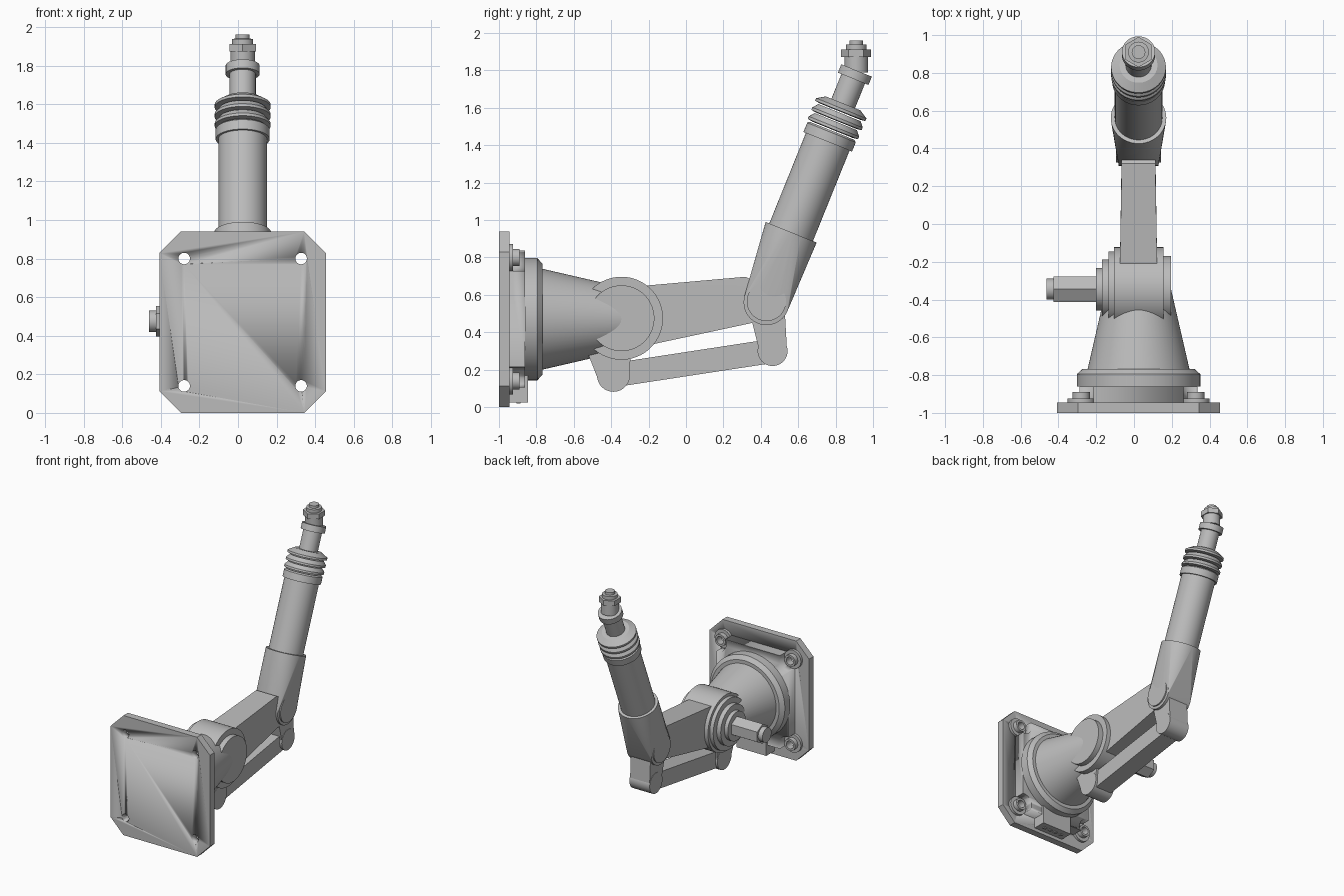
import bpy, bmesh, math
from mathutils import Vector, Matrix

if "Cube" in bpy.data.objects:
    bpy.data.objects.remove(bpy.data.objects["Cube"])

CX, CZ = 0.024, 0.47            # centre line of the base
grey = bpy.data.materials.new("machine_grey")
grey.diffuse_color = (0.50, 0.50, 0.50, 1)
grey.use_nodes = True
grey.node_tree.nodes["Principled BSDF"].inputs["Base Color"].default_value = grey.diffuse_color


def finish(name, bm):
    bmesh.ops.recalc_face_normals(bm, faces=bm.faces[:])
    me = bpy.data.meshes.new(name)
    bm.to_mesh(me)
    bm.free()
    ob = bpy.data.objects.new(name, me)
    bpy.context.collection.objects.link(ob)
    me.materials.append(grey)
    bpy.ops.object.select_all(action='DESELECT')
    bpy.context.view_layer.objects.active = ob
    ob.select_set(True)
    bpy.ops.object.shade_smooth_by_angle(angle=math.radians(30))
    return ob


def lathe(name, origin, axis, profile, n=48, closed=False, turn=0.0):
    """Revolve (radius, distance) points about an axis."""
    bm = bmesh.new()
    rot = Vector((0, 0, 1)).rotation_difference(Vector(axis)).to_matrix().to_4x4()
    mat = Matrix.Translation(origin) @ rot
    rings = []
    for r, t in profile:
        rings.append([bm.verts.new(mat @ Vector((r * math.cos(a), r * math.sin(a), t)))
                      for a in (turn + 2 * math.pi * i / n for i in range(n))])
    pairs = list(zip(rings, rings[1:]))
    if closed:
        pairs.append((rings[-1], rings[0]))
    else:
        bm.faces.new(rings[0])
        bm.faces.new(rings[-1])
    for a, b in pairs:
        for i in range(n):
            j = (i + 1) % n
            bm.faces.new((a[i], a[j], b[j], b[i]))
    return finish(name, bm)


def x_cyl(name, y, z, r, x0, x1, n=48, turn=0.0):
    return lathe(name, (0, y, z), (1, 0, 0), [(r, x0), (r, x1)], n, turn=turn)


def hull(name, points):
    bm = bmesh.new()
    for p in points:
        bm.verts.new(p)
    res = bmesh.ops.convex_hull(bm, input=bm.verts[:])
    bmesh.ops.delete(bm, geom=[g for g in res["geom_interior"] if isinstance(g, bmesh.types.BMVert)],
                     context='VERTS')
    bmesh.ops.dissolve_limit(bm, angle_limit=0.01, verts=bm.verts[:], edges=bm.edges[:])
    return finish(name, bm)


def box(name, x0, x1, y0, y1, z0, z1):
    return hull(name, [(x, y, z) for x in (x0, x1) for y in (y0, y1) for z in (z0, z1)])


def x_circle(y, z, r, half, n=40):
    return [(CX + s * half, y + r * math.cos(2 * math.pi * i / n), z + r * math.sin(2 * math.pi * i / n))
            for s in (-1, 1) for i in range(n)]


def side_prism(name, pts, half):
    return hull(name, [(CX + s * half, y, z) for s in (-1, 1) for y, z in pts])


def cut(ob, cutter):
    cutter.hide_render = True
    mod = ob.modifiers.new("cut", 'BOOLEAN')
    mod.operation = 'DIFFERENCE'
    mod.solver = 'EXACT'
    mod.object = cutter
    bpy.context.view_layer.objects.active = ob
    bpy.ops.object.modifier_apply(modifier=mod.name)
    bpy.data.objects.remove(cutter, do_unlink=True)


def chamfered_plate(name, hx, hz, c, y0, y1):
    return hull(name, [(CX + sx * px, y, CZ + sz * pz) for sx in (-1, 1) for sz in (-1, 1)
                       for px, pz in ((hx, hz - c), (hx - c, hz)) for y in (y0, y1)])


# Mounting plates with bolt holes and corner recesses
Y = (0, 1, 0)
back_plate = chamfered_plate("mounting_plate", 0.432, 0.47, 0.112, -1.0, -0.945)
base_block = chamfered_plate("base_block", 0.312, 0.366, 0.03, -0.945, -0.86)
for sx in (-1, 1):
    for sz in (-1, 1):
        p = (CX + sx * 0.303, 0, CZ + sz * 0.33)
        cut(back_plate, lathe("hole_cutter", p, Y, [(0.03, -1.1), (0.03, -0.9)], 24))
        cut(base_block, lathe("recess_cutter", p, Y, [(0.074, -0.99), (0.074, -0.8)], 32))
        lathe("bolt_washer", p, Y, [(0.03, -0.946), (0.072, -0.946), (0.072, -0.925), (0.03, -0.925)],
              32, closed=True)
        lathe("bolt_collar", p, Y, [(0.03, -0.926), (0.046, -0.926), (0.046, -0.89), (0.03, -0.89)],
              24, closed=True)

# Cable connector under the base
box("connector_box", CX - 0.13, CX + 0.13, -0.946, -0.845, 0.025, 0.17)
for i in range(4):
    x = CX - 0.075 + i * 0.05
    box("connector_pin", x - 0.013, x + 0.013, -0.905, -0.885, 0.018, 0.026)

# Round flange and tapered body
lathe("base_flange", (CX, 0, CZ), Y, [(0.327, -0.861), (0.327, -0.795), (0.297, -0.768)], 64)
lathe("tapered_body", (CX, 0, CZ), Y, [(0.27, -0.77), (0.172, -0.345)], 64)

# Shoulder drum, end cap and stepped drive side
SY, SZ = -0.345, 0.475
x_cyl("shoulder_drum", SY, SZ, 0.222, -0.105, 0.155, 64)
x_cyl("shoulder_cap", SY, SZ, 0.176, 0.15, 0.196, 64)
for r, x in ((0.2, -0.135), (0.157, -0.17), (0.112, -0.2)):
    x_cyl("drive_step", SY, SZ, r, x, -0.1)
x_cyl("drive_shaft", SY, SZ, 0.078, -0.425, -0.19, 6)
x_cyl("drive_shaft_tip", SY, SZ, 0.056, -0.462, -0.42, 32)

# Upper arm, tapering toward the elbow
hull("upper_arm", [(CX + s * 0.1, y, z) for s in (-1, 1) for y, z in ((-0.3, 0.642), (-0.3, 0.31))] +
     [(CX + s * 0.089, y, z) for s in (-1, 1) for y, z in ((0.32, 0.697), (0.4, 0.65), (0.4, 0.46))])

# Parallel linkage below the arm
side_prism("shoulder_lever", [(-0.53, 0.3), (-0.465, 0.135), (-0.305, 0.14), (-0.295, 0.29), (-0.4, 0.4)], 0.085)
x_cyl("shoulder_lever_pin", -0.388, 0.17, 0.088, CX - 0.087, CX + 0.087)
side_prism("link_rod", [(-0.39, 0.235), (-0.39, 0.105), (0.46, 0.235), (0.46, 0.365)], 0.07)
side_prism("elbow_lever", [(0.345, 0.49), (0.39, 0.31), (0.54, 0.3), (0.528, 0.52)], 0.085)
x_cyl("elbow_lever_pin", 0.463, 0.3, 0.08, CX - 0.088, CX + 0.088)

# Forearm sleeve: round mouth blended into the elbow barrel
D = Vector((0, 0.375, 0.927)).normalized()
O = Vector((CX, 0.412, 0.564))
U = Vector((1, 0, 0))
V = D.cross(U)
mouth = [O + D * 0.4 + 0.147 * (U * math.cos(a) + V * math.sin(a))
         for a in (2 * math.pi * i / 48 for i in range(48))]
hull("forearm_sleeve", mouth + x_circle(0.43, 0.56, 0.122, 0.105))
x_cyl("elbow_pin", 0.43, 0.565, 0.105, CX - 0.118, CX + 0.118)

# Forearm tube, collar and bellows rings
lathe("forearm_tube", O, D, [(0.126, 0.3), (0.126, 0.95)])
lathe("forearm_collar", O, D, [(0.14, 0.922), (0.14, 0.975), (0.128, 0.985)])
for t, top in ((0.995, 0.122), (1.047, 0.122), (1.1, 0.1)):
    lathe("bellows_ring", O, D, [(0.115, t - 0.004), (0.145, t), (0.145, t + 0.015), (top, t + 0.043)])

# Wrist rod and ring
lathe("wrist_rod", O, D, [(0.068, 1.13), (0.068, 1.3)])
lathe("wrist_ring", O, D, [(0.088, 1.285), (0.088, 1.333)])

# Upright tool tip
T = (CX, 0.91, 0)
Z = (0, 0, 1)
lathe("tip_body", T, Z, [(0.063, 1.79), (0.063, 1.88)], 32)
lathe("tip_nut", T, Z, [(0.08, 1.872), (0.08, 1.912)], 6, turn=math.pi / 6)
lathe("tip_cap", T, Z, [(0.055, 1.91), (0.055, 1.938), (0.036, 1.94), (0.036, 1.96)], 32)
